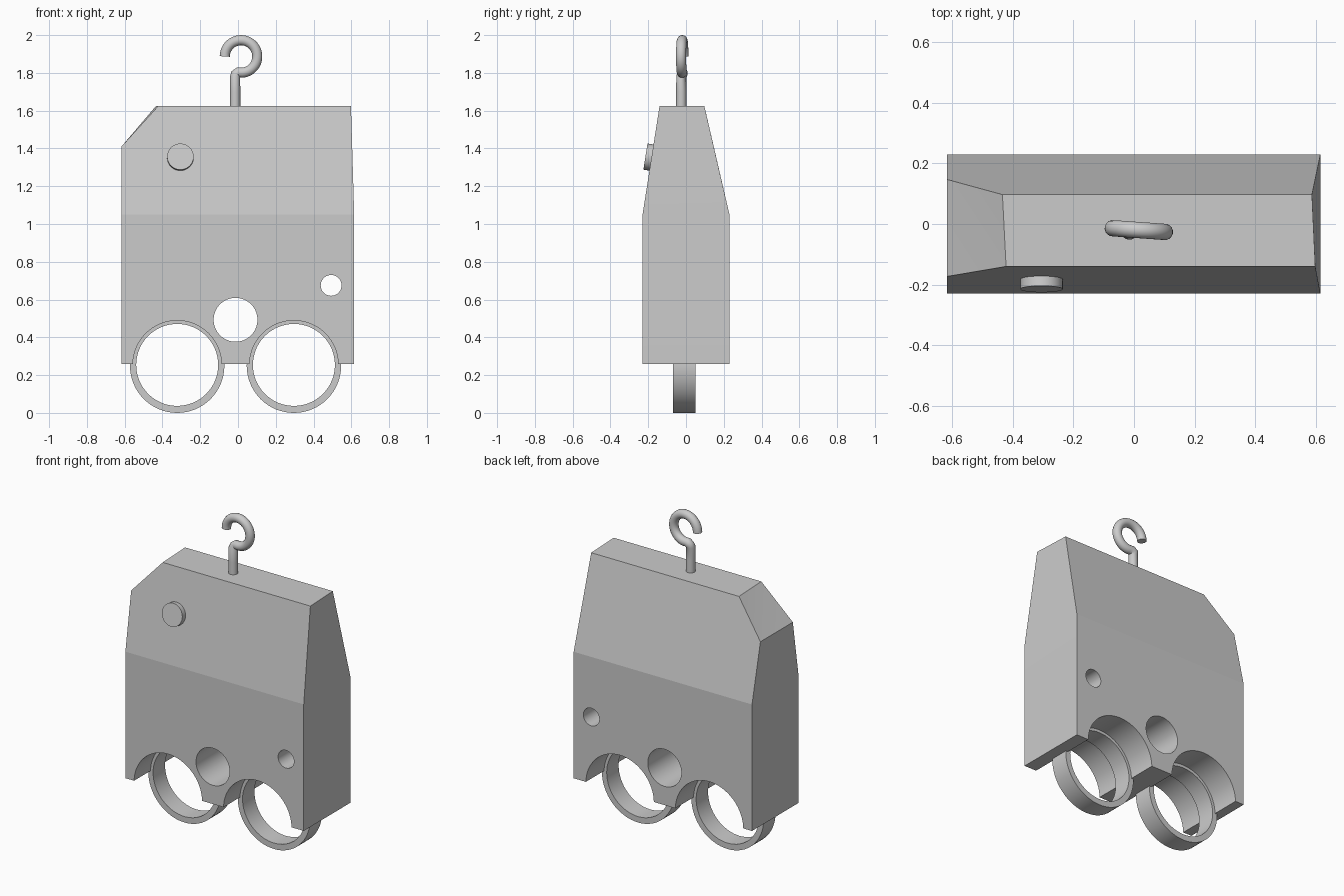
import bpy, bmesh, math
from mathutils import Vector

if "Cube" in bpy.data.objects:
    bpy.data.objects.remove(bpy.data.objects["Cube"])


def make_object(name, bm):
    bmesh.ops.recalc_face_normals(bm, faces=bm.faces)
    mesh = bpy.data.meshes.new(name)
    bm.to_mesh(mesh)
    bm.free()
    obj = bpy.data.objects.new(name, mesh)
    bpy.context.collection.objects.link(obj)
    return obj


def smooth(obj, angle=30):
    bpy.ops.object.select_all(action='DESELECT')
    obj.select_set(True)
    bpy.context.view_layer.objects.active = obj
    bpy.ops.object.shade_smooth_by_angle(angle=math.radians(angle))


def cylinder(name, center, radius, depth, tilt=0.0, sides=64):
    """Cylinder along y, optionally tilted about x."""
    bpy.ops.mesh.primitive_cylinder_add(vertices=sides, radius=radius, depth=depth,
                                        location=center,
                                        rotation=(math.pi / 2 + tilt, 0, 0))
    obj = bpy.context.object
    obj.name = name
    return obj


def ring(name, x, z, outer, inner, y0, y1, inner_z, sides=64):
    """Flat hoop around the y axis with a slightly raised bore."""
    bm = bmesh.new()
    loops = []
    for r, y, cz in ((outer, y0, z), (outer, y1, z), (inner, y1, inner_z), (inner, y0, inner_z)):
        loops.append([bm.verts.new((x + r * math.cos(2 * math.pi * i / sides), y,
                                    cz + r * math.sin(2 * math.pi * i / sides)))
                      for i in range(sides)])
    for k in range(4):
        a, b = loops[k], loops[(k + 1) % 4]
        for i in range(sides):
            j = (i + 1) % sides
            bm.faces.new((a[i], a[j], b[j], b[i]))
    obj = make_object(name, bm)
    smooth(obj)
    return obj


# Body: straight lower block, tapered top, one chamfered corner
bm = bmesh.new()
front = [(-.617, -.23, .26), (.615, -.23, .26), (.615, -.23, 1.05),
         (.598, -.14, 1.625), (-.422, -.14, 1.625), (-.617, -.173, 1.41), (-.617, -.23, 1.05)]
back = [(-.617, .23, .26), (.615, .23, .26), (.615, .23, 1.05),
        (.587, .097, 1.625), (-.434, .097, 1.625), (-.617, .147, 1.41), (-.617, .23, 1.05)]
f = [bm.verts.new(p) for p in front]
b = [bm.verts.new(p) for p in back]
for v in (f, b):
    bm.faces.new((v[0], v[1], v[2], v[6]))
    bm.faces.new((v[6], v[2], v[3], v[4], v[5]))
bm.faces.new((f[5], f[6], f[0], b[0], b[6], b[5]))
for i in (0, 1, 2, 3):
    bm.faces.new((f[i], f[i + 1], b[i + 1], b[i]))
bm.faces.new((f[5], f[4], b[5]))
bm.faces.new((f[4], b[4], b[5]))
body = make_object("body", bm)

# Wheel arches and the two through holes
wheel_xs = (-.322, .296)
cuts = [(x, .254, .235) for x in wheel_xs] + [(-.013, .493, .116), (.493, .675, .055)]
for x, z, r in cuts:
    cutter = cylinder("cutter", (x, 0, z), r, 1.0)
    cutter.hide_render = True
    mod = body.modifiers.new("cut", 'BOOLEAN')
    mod.operation = 'DIFFERENCE'
    mod.solver = 'EXACT'
    mod.object = cutter
    bpy.context.view_layer.objects.active = body
    bpy.ops.object.modifier_apply(modifier=mod.name)
    bpy.data.objects.remove(cutter, do_unlink=True)
smooth(body, 8)

# Hoop wheels
for name, x in zip(("left_wheel_ring", "right_wheel_ring"), wheel_xs):
    ring(name, x, .25, .25, .217, -.068, .05, .254)

# Round button lying on the sloped front face
slope = math.atan2(.09, .575)
button = cylinder("button", (-.305, -.19, 1.353), .07, .05, -slope, 48)
smooth(button)

# Hook: stem running into an open loop, turned slightly about z
pts = [(-.015, 1.60), (-.015, 1.70), (-.015, 1.78), (-.011, 1.794), (.0, 1.802)]
for i in range(37):
    a = math.radians(-85 + 265 * i / 36)
    pts.append((.016 + .086 * math.cos(a), 1.887 + .086 * math.sin(a)))
curve = bpy.data.curves.new("hook", 'CURVE')
curve.dimensions = '3D'
curve.bevel_depth = .027
curve.bevel_resolution = 6
curve.use_fill_caps = True
spline = curve.splines.new('POLY')
spline.points.add(len(pts) - 1)
for p, (x, z) in zip(spline.points, pts):
    y = -.025 if z < 1.79 else -.019 - .07 * x
    p.co = (x, y, z, 1)
hook = bpy.data.objects.new("hook", curve)
bpy.context.collection.objects.link(hook)
bpy.ops.object.select_all(action='DESELECT')
hook.select_set(True)
bpy.context.view_layer.objects.active = hook
bpy.ops.object.convert(target='MESH')
smooth(bpy.context.object, 50)
